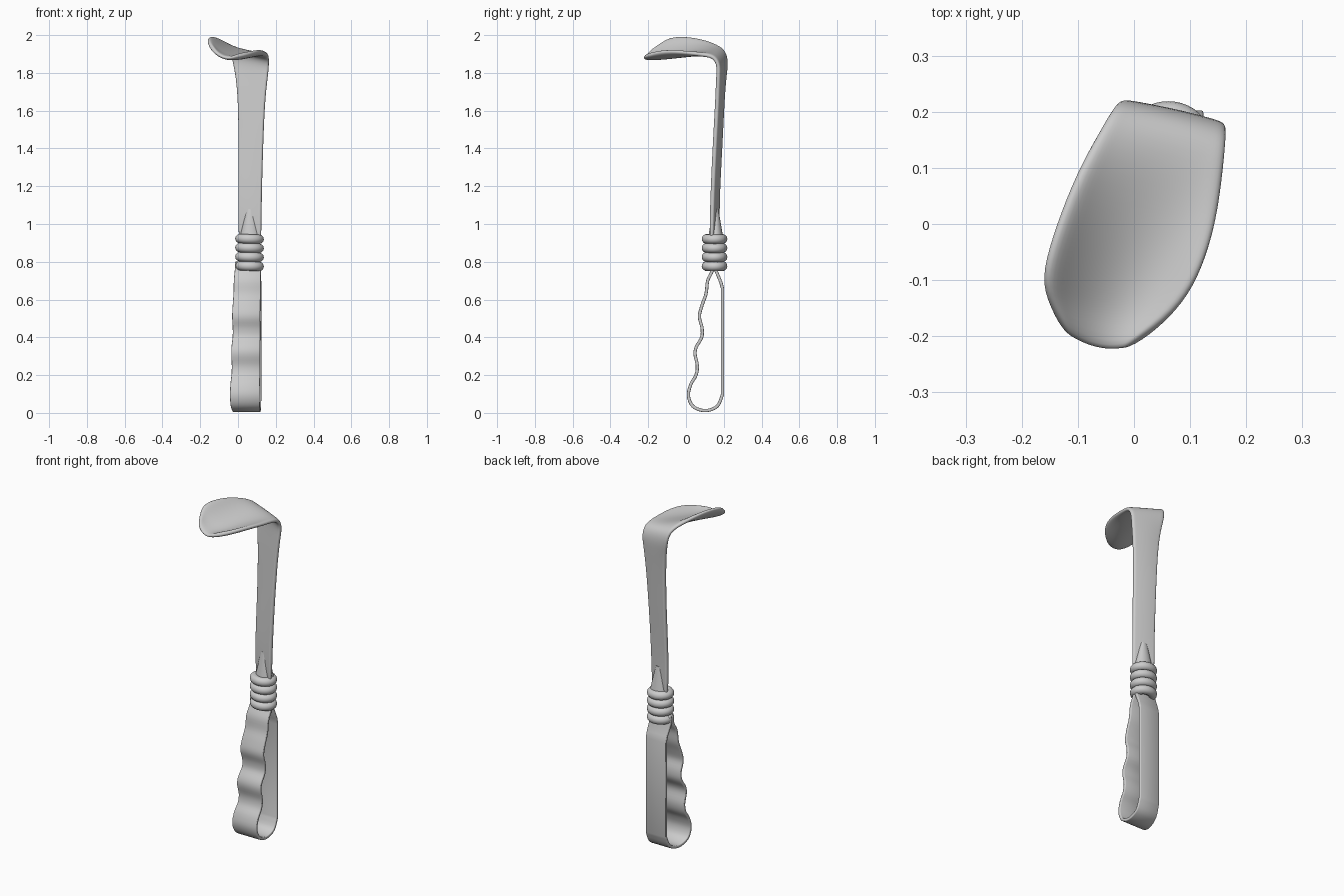
import bpy, math
from mathutils import Vector

if "Cube" in bpy.data.objects:
    bpy.data.objects.remove(bpy.data.objects["Cube"])


def mesh_object(name, verts, faces):
    me = bpy.data.meshes.new(name)
    me.from_pydata(verts, [], faces)
    ob = bpy.data.objects.new(name, me)
    bpy.context.collection.objects.link(ob)
    return ob


def grid_faces(rows, cols):
    return [(r * cols + c, r * cols + c + 1, (r + 1) * cols + c + 1, (r + 1) * cols + c)
            for r in range(rows - 1) for c in range(cols - 1)]


def smooth(ob, angle=50):
    bpy.ops.object.select_all(action='DESELECT')
    ob.select_set(True)
    bpy.context.view_layer.objects.active = ob
    bpy.ops.object.shade_smooth_by_angle(angle=math.radians(angle))


def solidify(ob, thickness):
    m = ob.modifiers.new("thickness", 'SOLIDIFY')
    m.thickness = thickness
    m.offset = 0


def catmull(pts, steps):
    pts = [Vector(p) for p in pts]
    out = []
    for i in range(len(pts) - 1):
        a, b, c, d = pts[max(i - 1, 0)], pts[i], pts[i + 1], pts[min(i + 2, len(pts) - 1)]
        for s in range(steps):
            t = s / steps
            out.append(0.5 * (2 * b + (c - a) * t + (2 * a - 5 * b + 4 * c - d) * t * t
                              + (3 * b - a - 3 * c + d) * t ** 3))
    return out + [pts[-1]]


# Handle: flat band bent into a loop with finger grips on the front (y, z)
grip = [(.14, .80), (.14, .755), (.115, .70), (.106, .63), (.085, .57), (.071, .51),
        (.085, .45), (.083, .40), (.055, .35), (.048, .31), (.06, .25), (.053, .20),
        (.025, .15), (.013, .09), (.037, .035), (.10, .012), (.165, .035), (.194, .10)]
back = [(.194, .10), (.194, .655), (.185, .69), (.158, .755), (.158, .80)]
path = catmull(grip, 4) + [Vector(p) for p in back[1:]]
verts = []
for y, z in path:
    verts += [(-.045 + .2 * y, y, z), (.114 + .05 * y, y, z)]
handle = mesh_object("handle_loop", verts, grid_faces(len(path), 2))
solidify(handle, .017)
bev = handle.modifiers.new("soft_edges", 'BEVEL')
bev.width, bev.segments, bev.limit_method = .004, 2, 'ANGLE'
bev.angle_limit = math.radians(60)
smooth(handle)

# Collar: four stacked rings round a core
for i in range(4):
    bpy.ops.mesh.primitive_torus_add(major_radius=.048, minor_radius=.0265,
                                     major_segments=40, minor_segments=14,
                                     location=(.061, .151, .777 + i * .048),
                                     rotation=(0, math.radians(2), 0))
    ring = bpy.context.object
    ring.name = "collar_ring_%d" % (i + 1)
    ring.scale = (1.02, .91, .95)
    smooth(ring)
bpy.ops.mesh.primitive_cylinder_add(vertices=32, radius=.05, depth=.17, location=(.061, .151, .85))
core = bpy.context.object
core.name = "collar_core"
smooth(core)

# Tapered tongue where the shaft enters the collar
bpy.ops.mesh.primitive_cone_add(vertices=32, radius1=.055, radius2=.02, depth=.15,
                                location=(.065, .157, 1.005))
tongue = bpy.context.object
tongue.name = "shaft_tongue"
tongue.scale = (1, .72, 1)
smooth(tongue)

# Shaft and blade: stations of left, middle and right points
stations = [
    ((.003, .172, .90), (.062, .155, .90), (.124, .132, .90)),
    ((.000, .165, 1.1), (.062, .154, 1.1), (.124, .135, 1.1)),
    ((.003, .182, 1.4), (.067, .17, 1.4), (.132, .148, 1.4)),
    ((.000, .193, 1.65), (.070, .183, 1.65), (.142, .163, 1.65)),
    ((-.012, .203, 1.78), (.070, .192, 1.78), (.158, .167, 1.78)),
    ((-.027, .215, 1.85), (.068, .196, 1.85), (.164, .172, 1.835)),
    ((-.037, .208, 1.91), (.062, .180, 1.902), (.164, .150, 1.882)),
    ((-.062, .165, 1.945), (.045, .130, 1.914), (.160, .100, 1.895)),
    ((-.102, .09, 1.975), (.020, .055, 1.907), (.150, .020, 1.906)),
    ((-.137, 0, 1.992), (-.005, -.03, 1.896), (.135, -.04, 1.915)),
    ((-.163, -.085, 1.988), (-.03, -.11, 1.886), (.108, -.11, 1.918)),
    ((-.157, -.132, 1.955), (-.05, -.165, 1.880), (.062, -.17, 1.908)),
    ((-.122, -.195, 1.91), (-.065, -.222, 1.880), (-.01, -.22, 1.893)),
]
cols = 9
verts = []
for left, mid, right in stations:
    for c in range(cols):
        t = c / (cols - 1)
        verts.append(Vector(left) * (2 * (t - .5) * (t - 1)) + Vector(mid) * (4 * t * (1 - t))
                     + Vector(right) * (2 * t * (t - .5)))
blade = mesh_object("shaft_and_blade", verts, grid_faces(len(stations), cols))
solidify(blade, .024)
sub = blade.modifiers.new("rounding", 'SUBSURF')
sub.levels = sub.render_levels = 2
smooth(blade, 60)
